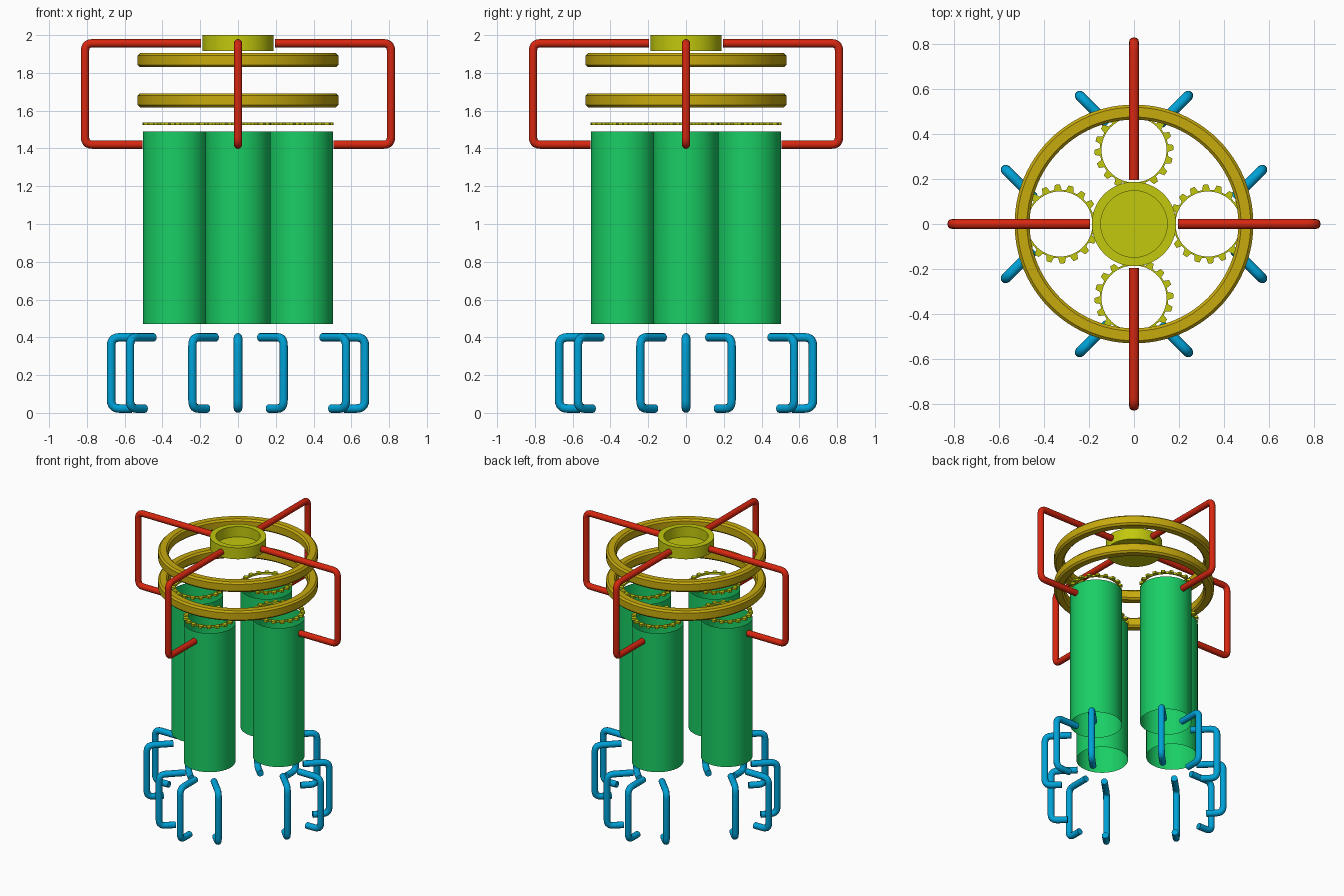
import bpy, bmesh
from math import pi, cos, sin, radians
from mathutils import Vector

if "Cube" in bpy.data.objects:
    bpy.data.objects.remove(bpy.data.objects["Cube"])


def material(name, rgb):
    m = bpy.data.materials.new(name)
    m.diffuse_color = (*rgb, 1)
    m.use_nodes = True
    m.node_tree.nodes["Principled BSDF"].inputs["Base Color"].default_value = m.diffuse_color
    return m


GREEN = material("green", (0.01, 0.62, 0.13))
RED = material("red", (0.68, 0.02, 0.005))
BLUE = material("blue", (0.0, 0.36, 0.68))
GOLD = material("gold", (0.57, 0.40, 0.004))
YELLOW = material("yellow", (0.54, 0.58, 0.004))


def place(name, data, loc=(0, 0, 0), rot=0):
    ob = bpy.data.objects.new(name, data)
    ob.location = loc
    ob.rotation_euler.z = rot
    bpy.context.collection.objects.link(ob)
    return ob


def finish(bm, name, mat):
    bmesh.ops.recalc_face_normals(bm, faces=bm.faces)
    me = bpy.data.meshes.new(name)
    bm.to_mesh(me)
    bm.free()
    me.shade_smooth()
    me.set_sharp_from_angle(angle=radians(30))
    me.materials.append(mat)
    return me


def lathe(name, profile, mat, closed=False, seg=64):
    """Turn an (r, z) profile around the z axis."""
    bm = bmesh.new()
    vs = [bm.verts.new((r, 0, z)) for r, z in profile]
    pairs = list(zip(vs, vs[1:])) + ([(vs[-1], vs[0])] if closed else [])
    edges = [bm.edges.new(p) for p in pairs]
    bmesh.ops.spin(bm, geom=vs + edges, cent=(0, 0, 0), axis=(0, 0, 1),
                   angle=2 * pi, steps=seg)
    bmesh.ops.remove_doubles(bm, verts=bm.verts, dist=1e-4)
    return finish(bm, name, mat)


def gear(name, teeth, r_in, r_root, r_tip, height, mat):
    bm = bmesh.new()
    shape = [(0.0, r_root), (0.36, r_root), (0.5, r_tip), (0.86, r_tip)]
    angs = [((t + f) / teeth * 2 * pi, r) for t in range(teeth) for f, r in shape]
    outer = [bm.verts.new((r * cos(a), r * sin(a), 0)) for a, r in angs]
    inner = [bm.verts.new((r_in * cos(a), r_in * sin(a), 0)) for a, _ in angs]
    n = len(angs)
    faces = [bm.faces.new((inner[i], outer[i], outer[(i + 1) % n], inner[(i + 1) % n]))
             for i in range(n)]
    ext = bmesh.ops.extrude_face_region(bm, geom=faces, use_keep_orig=True)
    top = [g for g in ext["geom"] if isinstance(g, bmesh.types.BMVert)]
    bmesh.ops.translate(bm, verts=top, vec=(0, 0, height))
    return finish(bm, name, mat)


def rod(name, pts, corner, radius, mat):
    """Round bar along an (r, z) path with rounded corners."""
    p = [Vector((r, 0, z)) for r, z in pts]
    path = [p[0]]
    for a, b, c in zip(p, p[1:], p[2:]):
        s, e = b + (a - b).normalized() * corner, b + (c - b).normalized() * corner
        for i in range(6):
            t = i / 5
            path.append(s * (1 - t) ** 2 + b * 2 * t * (1 - t) + e * t * t)
    path.append(p[-1])
    cu = bpy.data.curves.new(name, "CURVE")
    cu.dimensions = "3D"
    cu.bevel_depth = radius
    cu.bevel_resolution = 4
    cu.use_fill_caps = True
    sp = cu.splines.new("POLY")
    sp.points.add(len(path) - 1)
    for q, v in zip(sp.points, path):
        q.co = (*v, 1)
    sp.use_smooth = True
    cu.materials.append(mat)
    return cu


# Shared shapes
tube = lathe("tube", [(0.172, 0.47), (0.172, 1.49)], GREEN)
cog = gear("gear", 18, 0.145, 0.153, 0.176, 0.015, YELLOW)
frame = rod("frame", [(0.195, 1.957), (0.81, 1.957), (0.81, 1.42), (0.505, 1.42)],
            0.04, 0.022, RED)
clamp = rod("clamp", [(0.165, 0.4), (0.342, 0.4), (0.342, 0.023), (0.23, 0.023)],
            0.045, 0.0225, BLUE)

# Four stations around the axis
for i in range(4):
    a = i * pi / 2
    loc = Vector((0.33 * cos(a), 0.33 * sin(a), 0))
    place(f"tube_{i}", tube, loc)
    place(f"gear_{i}", cog, loc + Vector((0, 0, 1.523)), a)
    place(f"support_frame_{i}", frame, rot=a)
    for j in (-1, 0, 1):
        place(f"clamp_{i}_{j + 1}", clamp, loc, a + j * pi / 4)

# Two chamfered rings
c, h, ri, ro = 0.012, 0.074, 0.465, 0.532
ring = lathe("ring", [(ri, c), (ri + c, 0), (ro - c, 0), (ro, c), (ro, h - c),
                      (ro - c, h), (ri + c, h), (ri, h - c)], GOLD, True, 96)
place("lower_ring", ring, (0, 0, 1.618))
place("upper_ring", ring, (0, 0, 1.83))

# Hub cup on top
hub = lathe("hub", [(0, 1.916), (0.188, 1.916), (0.188, 2.0), (0.148, 2.0),
                    (0.148, 1.924), (0, 1.924)], YELLOW)
place("hub_cup", hub)
